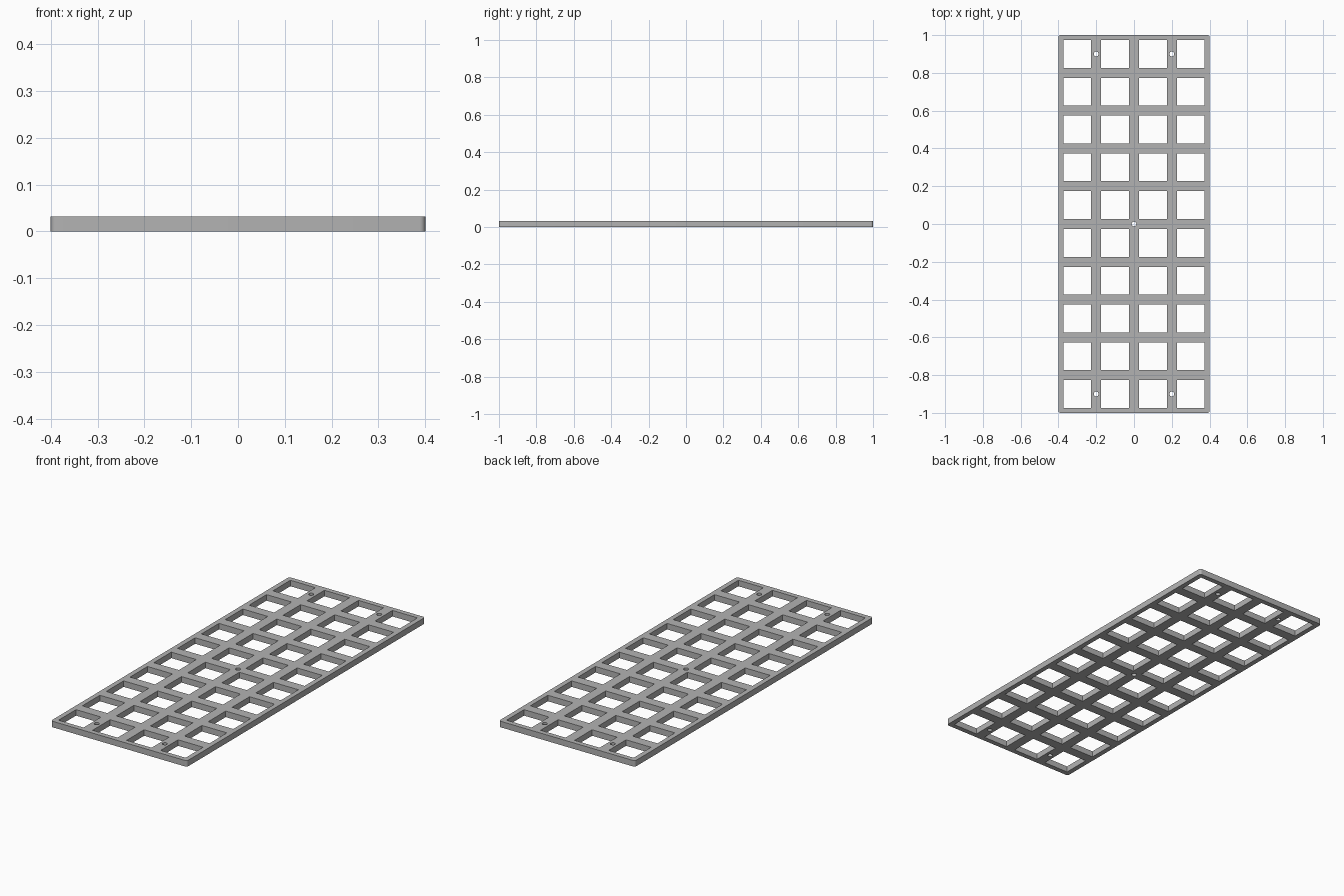
import bpy
import bmesh
from math import cos, sin, pi, radians

if "Cube" in bpy.data.objects:
    bpy.data.objects.remove(bpy.data.objects["Cube"], do_unlink=True)

THICK = 0.032
PITCH = 0.2
COLS, ROWS = 4, 10
OPENING = 0.147

grey = bpy.data.materials.new("plate grey")
grey.use_nodes = True
colour = (0.45, 0.45, 0.45, 1)
grey.diffuse_color = colour
grey.node_tree.nodes["Principled BSDF"].inputs["Base Color"].default_value = colour


def rect(cx, cy, w, h):
    return [(cx + sx * w / 2, cy + sy * h / 2)
            for sx, sy in ((-1, -1), (1, -1), (1, 1), (-1, 1))]


def circle(cx, cy, r, n=24):
    return [(cx + r * cos(2 * pi * i / n), cy + r * sin(2 * pi * i / n)) for i in range(n)]


def rounded_rect(w, h, r, steps=6):
    pts = []
    for q, (x, y) in enumerate(((1, 1), (-1, 1), (-1, -1), (1, -1))):
        for i in range(steps + 1):
            a = (q + i / steps) * pi / 2
            pts.append((x * (w / 2 - r) + r * cos(a), y * (h / 2 - r) + r * sin(a)))
    return pts


# Outline, square key openings and round screw holes
loops = [rounded_rect(COLS * PITCH, ROWS * PITCH, 0.012)]
for c in range(COLS):
    for r in range(ROWS):
        loops.append(rect((c - (COLS - 1) / 2) * PITCH, (r - (ROWS - 1) / 2) * PITCH,
                          OPENING, OPENING))
for x, y in [(0, 0)] + [(sx * 0.2, sy * 0.9) for sx in (-1, 1) for sy in (-1, 1)]:
    loops.append(circle(x, y, 0.0125))

# Filled flat profile extruded to the plate thickness
curve = bpy.data.curves.new("plate_profile", "CURVE")
curve.dimensions = "2D"
curve.fill_mode = "BOTH"
curve.extrude = THICK / 2
for pts in loops:
    spline = curve.splines.new("POLY")
    spline.points.add(len(pts) - 1)
    for p, (x, y) in zip(spline.points, pts):
        p.co = (x, y, 0, 1)
    spline.use_cyclic_u = True

profile = bpy.data.objects.new("plate_profile", curve)
bpy.context.collection.objects.link(profile)
bpy.context.view_layer.update()
mesh = bpy.data.meshes.new_from_object(
    profile.evaluated_get(bpy.context.evaluated_depsgraph_get()))
bpy.data.objects.remove(profile, do_unlink=True)
bpy.data.curves.remove(curve)

# Weld the caps to the walls and stand the plate on the ground
bm = bmesh.new()
bm.from_mesh(mesh)
bmesh.ops.remove_doubles(bm, verts=bm.verts, dist=0.0001)
bmesh.ops.translate(bm, verts=bm.verts, vec=(0, 0, THICK / 2))
bmesh.ops.recalc_face_normals(bm, faces=bm.faces)
bm.to_mesh(mesh)
bm.free()
mesh.name = "key_switch_plate"
mesh.materials.clear()
mesh.materials.append(grey)

plate = bpy.data.objects.new("key_switch_plate", mesh)
bpy.context.collection.objects.link(plate)
bpy.ops.object.select_all(action="DESELECT")
plate.select_set(True)
bpy.context.view_layer.objects.active = plate
bpy.ops.object.shade_smooth_by_angle(angle=radians(30))
